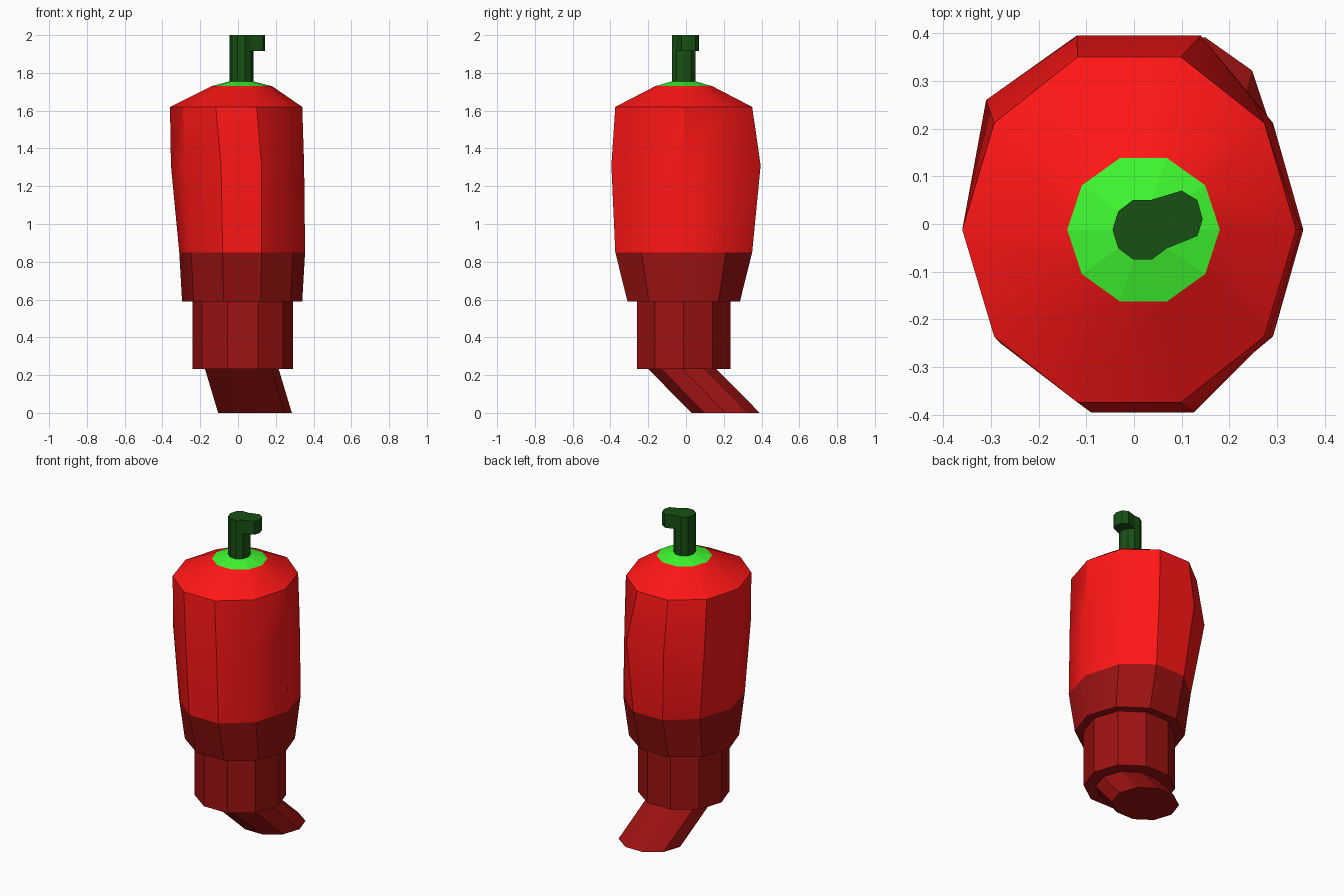
import bpy
from math import cos, sin, tau, radians

if "Cube" in bpy.data.objects:
    bpy.data.objects.remove(bpy.data.objects["Cube"])

SIDES = 10


def material(name, rgb):
    m = bpy.data.materials.new(name)
    m.diffuse_color = (*rgb, 1)
    m.use_nodes = True
    m.node_tree.nodes["Principled BSDF"].inputs["Base Color"].default_value = m.diffuse_color
    return m


RED = material("red", (1.0, 0.008, 0.008))
DARK_RED = material("dark_red", (0.34, 0.006, 0.006))
GREEN = material("green", (0.05, 0.95, 0.03))
STEM = material("dark_green", (0.009, 0.08, 0.007))


def make(name, verts, faces, mat, smooth=None):
    me = bpy.data.meshes.new(name)
    me.from_pydata(verts, [], faces)
    me.materials.append(mat)
    if smooth:
        me.shade_smooth()
        me.set_sharp_from_angle(angle=radians(smooth))
    ob = bpy.data.objects.new(name, me)
    bpy.context.collection.objects.link(ob)
    return ob


def ring(z, rx, ry, cx=0.02, cy=-0.012):
    return [(cx + rx * cos(tau * i / SIDES), cy + ry * sin(tau * i / SIDES), z)
            for i in range(SIDES)]


def loft(name, rings, mat, cap_bottom=False, cap_top=False, smooth=None):
    n = SIDES
    verts = [v for r in rings for v in r]
    faces = [(k * n + i, k * n + (i + 1) % n, (k + 1) * n + (i + 1) % n, (k + 1) * n + i)
             for k in range(len(rings) - 1) for i in range(n)]
    if cap_bottom:
        faces.append(tuple(reversed(range(n))))
    if cap_top:
        faces.append(tuple(range(len(verts) - n, len(verts))))
    return make(name, verts, faces, mat, smooth)


# Slightly lopsided widest ring of the body
belly = [(x, y, 1.31) for x, y in (
    (0.35, -0.01), (0.25, 0.26), (0.14, 0.395), (-0.12, 0.395), (-0.31, 0.26),
    (-0.355, -0.01), (-0.28, -0.25), (-0.09, -0.395), (0.125, -0.395), (0.28, -0.24))]
band_top = ring(0.85, 0.333, 0.381, 0.022)
band_low = ring(0.59, 0.318, 0.313, 0.022)
seg_top = ring(0.59, 0.265, 0.26, 0.025)
seg_low = ring(0.233, 0.265, 0.26, 0.025)
tip_top = ring(0.233, 0.195, 0.19, 0.02, -0.02)
tip_low = ring(0.0, 0.195, 0.19, 0.09, 0.21)
shoulder = ring(1.62, 0.35, 0.381, -0.01)
neck = ring(1.73, 0.16, 0.158)
stem_low = ring(1.755, 0.063, 0.066, 0.018)
stem_top = ring(2.0, 0.063, 0.066, 0.018)

# Pepper flesh, from the bent tip upward
loft("bent_tip", [tip_low, tip_top], DARK_RED, cap_bottom=True)
loft("lower_segment", [tip_top, seg_low, seg_top], DARK_RED)
loft("lower_band", [seg_top, band_low, band_top], DARK_RED, smooth=35)
loft("body", [band_top, belly, shoulder, neck], RED, smooth=35)

# Green cap and stem
loft("cap", [neck, stem_low], GREEN)
loft("stem", [stem_low, stem_top], STEM, cap_top=True)

# Side hook wrapped against the stem
outline = [(0.037, 0.051), (0.10, 0.07), (0.133, 0.05), (0.144, 0.01),
           (0.133, -0.025), (0.069, -0.051), (0.081, -0.012), (0.069, 0.027)]
outline.reverse()
n = len(outline)
make("stem_hook",
     [(x, y, z) for z in (1.915, 2.0) for x, y in outline],
     [tuple(reversed(range(n))), tuple(range(n, 2 * n))]
     + [(i, (i + 1) % n, n + (i + 1) % n, n + i) for i in range(n)], STEM)
